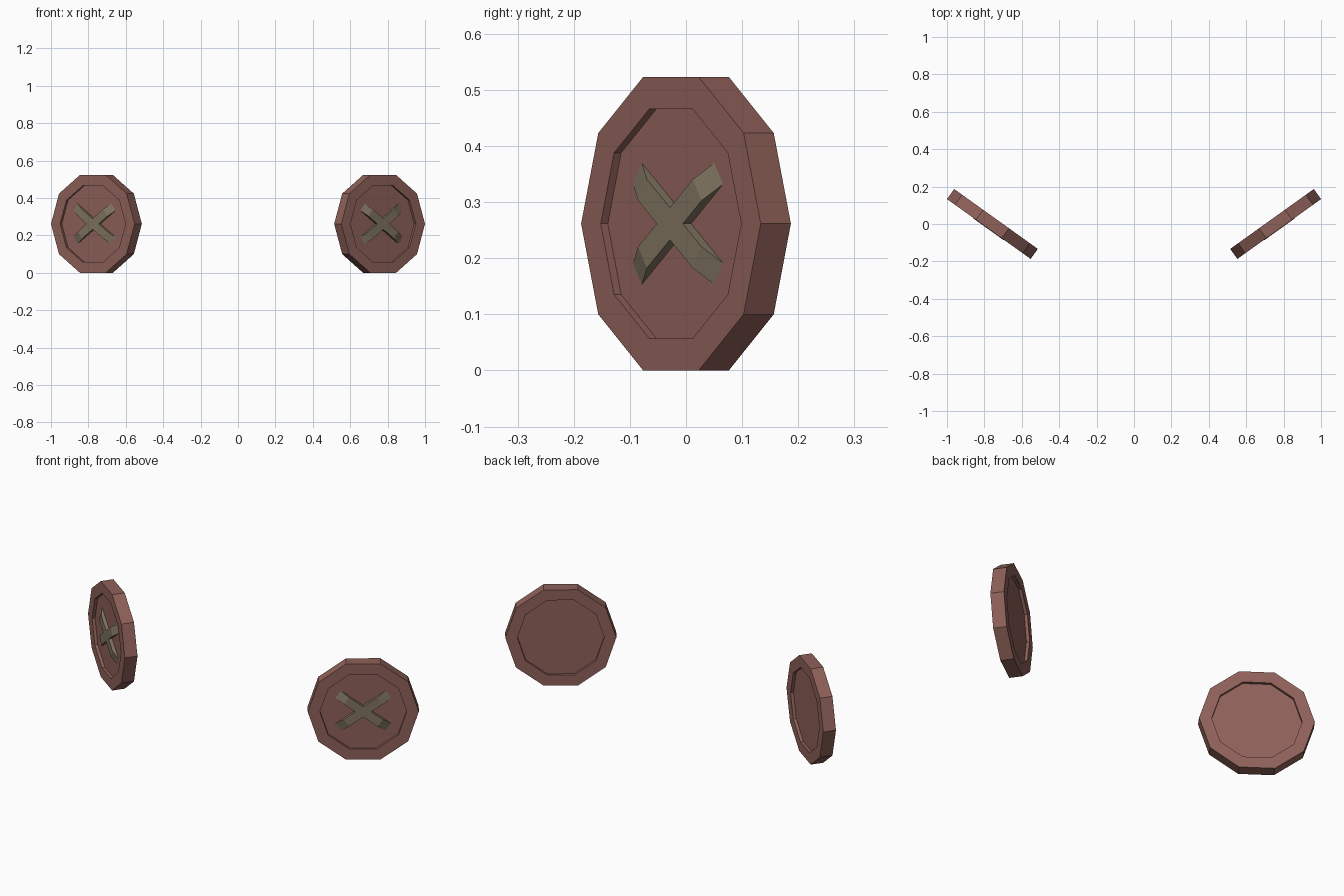
import bpy
import bmesh
import math
from mathutils import Matrix

RADIUS, INNER, THICK, DEPTH = 0.275, 0.215, 0.066, 0.0155
TILT = math.radians(35.6)

cube = bpy.data.objects.get("Cube")
if cube:
    bpy.data.objects.remove(cube, do_unlink=True)


def make_material(name, rgb):
    mat = bpy.data.materials.new(name)
    mat.use_nodes = True
    mat.diffuse_color = (*rgb, 1)
    mat.node_tree.nodes["Principled BSDF"].inputs["Base Color"].default_value = (*rgb, 1)
    return mat


red_brown = make_material("red_brown", (0.275, 0.119, 0.100))
olive = make_material("olive_thread", (0.215, 0.175, 0.115))


def finish(bm, name, mat, matrix):
    bmesh.ops.recalc_face_normals(bm, faces=bm.faces)
    mesh = bpy.data.meshes.new(name)
    bm.to_mesh(mesh)
    bm.free()
    mesh.materials.append(mat)
    obj = bpy.data.objects.new(name, mesh)
    bpy.context.collection.objects.link(obj)
    obj.matrix_world = matrix


def button_disc(name, matrix):
    # ten-sided disc with a straight-walled recess on both faces
    bm = bmesh.new()
    half = THICK / 2
    profile = [(INNER, -half + DEPTH), (INNER, -half), (RADIUS, -half),
               (RADIUS, half), (INNER, half), (INNER, half - DEPTH)]
    rings = []
    for r, h in profile:
        rings.append([bm.verts.new((r * math.cos(a), r * math.sin(a), h))
                      for a in (math.tau * i / 10 for i in range(10))])
    for low, high in zip(rings, rings[1:]):
        for i in range(10):
            j = (i + 1) % 10
            bm.faces.new((low[i], low[j], high[j], high[i]))
    bm.faces.new(rings[0])
    bm.faces.new(rings[-1])
    finish(bm, name, red_brown, matrix)


def stitch(name, matrix, angle):
    # flat thread whose ends slope down into the disc
    bm = bmesh.new()
    length, width, height = 0.153, 0.0233, 0.018
    floor = THICK / 2 - DEPTH
    outline = [(-length, floor), (length, floor),
               (length - 0.05, floor + height), (0.05 - length, floor + height)]
    sides = [[bm.verts.new((x, y, z)) for x, z in outline] for y in (-width, width)]
    bm.faces.new(sides[0])
    bm.faces.new(sides[1])
    for i in range(4):
        j = (i + 1) % 4
        bm.faces.new((sides[0][i], sides[0][j], sides[1][j], sides[1][i]))
    finish(bm, name, olive, matrix @ Matrix.Rotation(angle, 4, "Z"))


# a mirrored pair, each turned outward
for side, sign in (("left", 1), ("right", -1)):
    place = (Matrix.Translation((sign * 0.757, 0, RADIUS * math.sin(math.radians(72))))
             @ Matrix.Rotation(sign * TILT, 4, "Z")
             @ Matrix.Rotation(math.pi / 2, 4, "X"))
    button_disc(f"{side}_button", place)
    for label, turn in (("rising", 1), ("falling", -1)):
        stitch(f"{side}_{label}_stitch", place, turn * math.radians(35.7))
